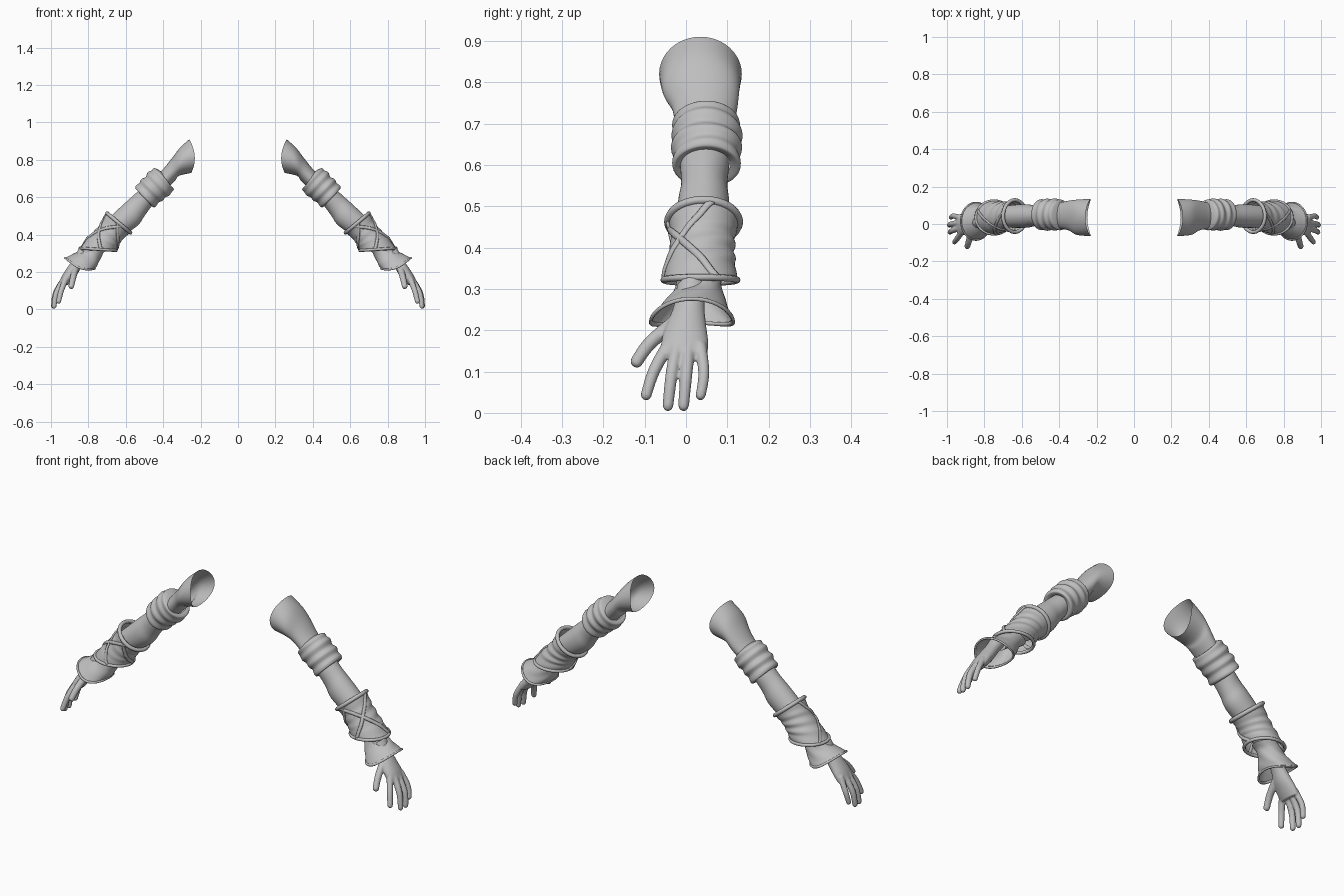
import bpy, bmesh, math
from mathutils import Vector

if "Cube" in bpy.data.objects:
    bpy.data.objects.remove(bpy.data.objects["Cube"])

grey = bpy.data.materials.new("cloth_grey")
grey.diffuse_color = (0.52, 0.52, 0.52, 1)
grey.use_nodes = True
grey.node_tree.nodes["Principled BSDF"].inputs["Base Color"].default_value = grey.diffuse_color
TAU = 2 * math.pi


def spline(rows, t):
    """Catmull-Rom through rows of equal length, t in 0..1."""
    k = len(rows) - 1
    i = min(int(t * k), k - 1)
    f = t * k - i
    a, b, c, d = (rows[min(max(j, 0), k)] for j in (i - 1, i, i + 1, i + 2))
    return [0.5 * (2 * q + (r - p) * f + (2 * p - 5 * q + 4 * r - s) * f * f
                   + (3 * q - p - 3 * r + s) * f ** 3) for p, q, r, s in zip(a, b, c, d)]


def surface(rings, t, a, shape=None):
    """Point on a limb; ring = upper x,z, lower x,z, front y, back y."""
    ux, uz, lx, lz, y0, y1 = spline(rings, t)
    s = shape(t, a) if shape else 1
    c, n = s * math.cos(a), s * math.sin(a)
    return Vector(((ux + lx) / 2 + (ux - lx) / 2 * c, (y0 + y1) / 2 + (y1 - y0) / 2 * n,
                   (uz + lz) / 2 + (uz - lz) / 2 * c))


def skin(bm, rows, closed=False, caps=False):
    """Bridge rows of points into a tube."""
    vs = [[bm.verts.new(p) for p in row] for row in rows]
    n = len(vs[0])
    for i in range(len(vs) if closed else len(vs) - 1):
        r, q = vs[i], vs[(i + 1) % len(vs)]
        for j in range(n):
            bm.faces.new((r[j], r[(j + 1) % n], q[(j + 1) % n], q[j]))
    if caps:
        bm.faces.new(vs[0][::-1])
        bm.faces.new(vs[-1])


def limb_rows(rings, m, n, shape=None):
    return [[surface(rings, i / m, TAU * j / n, shape) for j in range(n)] for i in range(m + 1)]


def sweep_rows(pts, normals, sizes, closed=False, n=10):
    """Oval section swept along points; sizes = (height, half width)."""
    rows, k = [], len(pts)
    for i, p in enumerate(pts):
        nxt = pts[(i + 1) % k] if closed else pts[min(i + 1, k - 1)]
        prv = pts[i - 1] if closed else pts[max(i - 1, 0)]
        t = (nxt - prv).normalized()
        u = (normals[i] - t * normals[i].dot(t)).normalized()
        w = t.cross(u)
        rows.append([p + u * sizes[i][0] * math.cos(TAU * j / n)
                     + w * sizes[i][1] * math.sin(TAU * j / n) for j in range(n)])
    return rows


def finish(name, bm, remesh=False):
    bmesh.ops.recalc_face_normals(bm, faces=bm.faces)
    me = bpy.data.meshes.new(name)
    bm.to_mesh(me)
    bm.free()
    me.materials.append(grey)
    ob = bpy.data.objects.new(name, me)
    bpy.context.collection.objects.link(ob)
    for p in me.polygons:
        p.use_smooth = True
    if remesh:
        r = ob.modifiers.new("blend", 'REMESH')
        r.mode, r.voxel_size, r.use_smooth_shade = 'VOXEL', 0.004, True
        s = ob.modifiers.new("soften", 'SMOOTH')
        s.factor, s.iterations = 0.5, 4
    mi = ob.modifiers.new("other_arm", 'MIRROR')
    mi.use_mirror_merge = False
    return ob


def limb(name, rings, m, n=40, shape=None):
    bm = bmesh.new()
    skin(bm, limb_rows(rings, m, n, shape))
    return finish(name, bm)


def on_surface(rings, path, lift, shape=None):
    """Points and outward normals along (t, angle) pairs."""
    pts, nrm = [], []
    for t, a in path:
        p = surface(rings, t, a, shape)
        o = (p - surface(rings, t, a + math.pi, shape)).normalized()
        pts.append(p + o * lift)
        nrm.append(o)
    return pts, nrm


def hem(name, rings, t, r, shape=None):
    pts, nrm = on_surface(rings, [(t, TAU * i / 48) for i in range(48)], 0, shape)
    bm = bmesh.new()
    skin(bm, sweep_rows(pts, nrm, [(r, r)] * 48, True, 8), closed=True)
    finish(name, bm)


# arm with open shoulder end
arm = [(.26, .91, .25, .73, -.065, .135), (.31, .865, .315, .715, -.058, .13),
       (.36, .80, .335, .69, -.035, .125), (.42, .73, .375, .65, -.025, .115),
       (.52, .645, .455, .56, -.015, .105), (.57, .60, .50, .50, -.012, .10),
       (.62, .555, .535, .45, -.02, .105), (.70, .48, .62, .39, -.02, .10),
       (.78, .40, .71, .33, -.02, .08), (.84, .325, .79, .275, -.025, .05)]
arm_ob = limb("arm", arm, 45)
for v in arm_ob.data.vertices:      # shoulder rim curls inward at the sides
    if v.co.x < .34:
        side = min(abs(v.co.y - .035) / .1, 1) ** 2
        v.co.x -= .025 * side * (.34 - v.co.x) / .09

# rolled cuff on the upper arm
cuff = [(.41, .738, .36, .66, -.02, .115), (.445, .755, .343, .643, -.033, .13),
        (.463, .742, .355, .625, -.031, .13), (.482, .734, .368, .608, -.036, .136),
        (.495, .708, .388, .600, -.030, .128), (.517, .698, .405, .582, -.036, .136),
        (.528, .675, .425, .572, -.028, .128), (.545, .662, .440, .549, -.033, .133),
        (.548, .645, .455, .548, -.028, .128), (.53, .638, .467, .565, -.012, .108)]
limb("upper_arm_cuff", cuff, 54, 44,
     lambda t, a: 1 + .012 * math.sin(3 * a + 9 * t) * math.sin(math.pi * t))

# forearm wrap, wrinkled toward the back
wrap = [(.70, .515, .575, .41, -.043, .128), (.722, .48, .600, .39, -.036, .12),
        (.745, .447, .618, .372, -.038, .118), (.775, .412, .632, .352, -.042, .118),
        (.808, .375, .642, .335, -.048, .12), (.845, .328, .652, .315, -.054, .124)]


def creases(t, a):
    back = .35 + .65 * max(0, math.sin(a + .5))
    return 1 + .035 * back * math.sin(26 * t + 2 * a) * math.sin(math.pi * t)


limb("forearm_wrap", wrap, 50, 56, creases)
hem("wrap_top_hem", wrap, 0, .010, creases)
hem("wrap_bottom_hem", wrap, 1, .008, creases)

# crossed straps on the wrap
bm = bmesh.new()
for a0, a1 in ((.25, -1.75), (-1.9, .45), (-1.5, -3.3)):
    path = [(.02 + .96 * i / 30, a0 + (a1 - a0) * i / 30) for i in range(31)]
    pts, nrm = on_surface(wrap, path, .002, creases)
    skin(bm, sweep_rows(pts, nrm, [(.005, .009)] * 31, n=8), caps=True)
finish("crossed_straps", bm)

# flared sleeve end
sleeve = [(.815, .35, .69, .325, -.02, .088), (.84, .325, .718, .305, -.022, .086),
          (.86, .308, .735, .272, -.035, .092), (.89, .293, .75, .24, -.06, .102),
          (.925, .276, .765, .218, -.085, .114)]


def ripple(t, a):
    return 1 + .02 * math.sin(5 * a + 12 * t) * math.sin(math.pi * t)


flare = limb("flared_sleeve", sleeve, 28, 48, ripple)
hem_ob = hem("sleeve_hem", sleeve, 1, .005, ripple)
for ob in (flare, bpy.data.objects["sleeve_hem"]):   # sides droop below the outer edge
    for v in ob.data.vertices:
        low = min(max((.33 - v.co.z) / .08, 0), 1)
        v.co.z -= .025 * low * min(abs(v.co.y - .015) / .1, 1.1) ** 2

# hand: palm and fingers blended together
palm = [(.85, .33, .795, .285, -.022, .05), (.878, .275, .828, .24, -.03, .045),
        (.91, .228, .855, .195, -.048, .049), (.938, .185, .886, .158, -.06, .054),
        (.955, .148, .912, .128, -.058, .052)]
bm = bmesh.new()
skin(bm, limb_rows(palm, 20, 24), caps=True)
fingers = [  # base, knuckle, tip, radius
    ((.868, -.025, .22), (.882, -.088, .168), (.894, -.127, .112), .0165),
    ((.920, -.042, .165), (.945, -.078, .100), (.962, -.100, .031), .0145),
    ((.932, -.022, .160), (.972, -.036, .085), (.985, -.045, .004), .0145),
    ((.932, .006, .160), (.976, .000, .085), (.988, -.007, .004), .0145),
    ((.928, .034, .165), (.966, .043, .095), (.980, .033, .031), .0135)]
for base, knuckle, tip, r in fingers:
    pts = [Vector(spline([base, knuckle, tip], i / 20)) for i in range(21)]
    sizes = []
    for i in range(21):
        t = i / 20
        rr = r * (1.15 - .25 * t) * math.sqrt(max(1 - max(0, (t - .86) / .145) ** 2, .03))
        sizes.append((rr, rr))
    skin(bm, sweep_rows(pts, [Vector((1, 0, .3))] * 21, sizes, n=12), caps=True)
finish("hand", bm, remesh=True)
